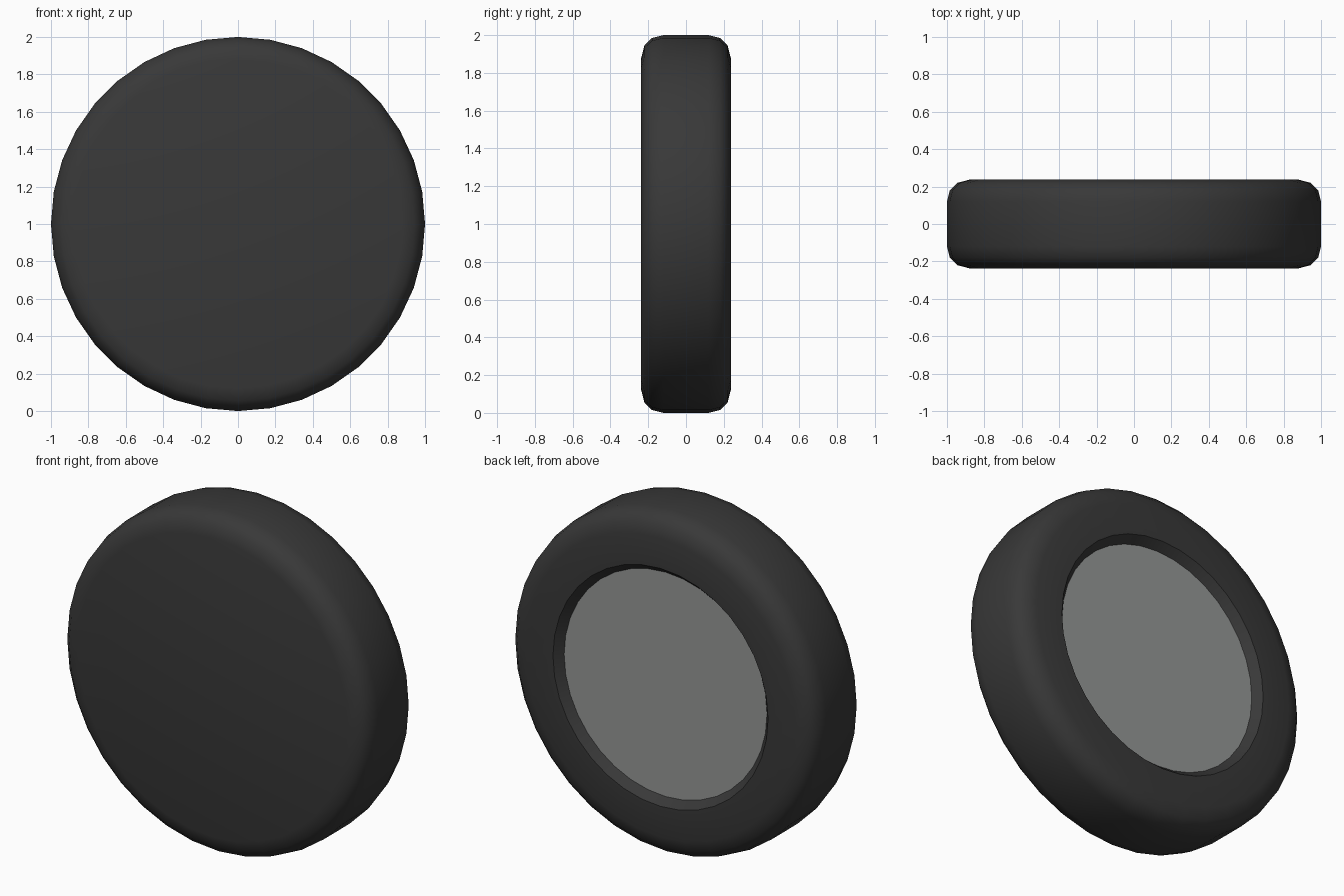
import bpy
import bmesh
from math import cos, sin, pi, radians

SEGMENTS = 36
HALF_W = 0.237
RIM_R = 0.7
FLOOR_R, FLOOR_Y = 0.66, 0.19

cube = bpy.data.objects.get("Cube")
if cube:
    bpy.data.objects.remove(cube, do_unlink=True)


def make_material(name, rgb):
    mat = bpy.data.materials.new(name)
    mat.use_nodes = True
    color = (*rgb, 1.0)
    mat.diffuse_color = color
    bsdf = next(n for n in mat.node_tree.nodes if n.type == "BSDF_PRINCIPLED")
    bsdf.inputs["Base Color"].default_value = color
    bsdf.inputs["Roughness"].default_value = 0.7
    return mat


def lathe(name, profile, mat, cap_start=False, cap_end=False):
    """Spin (radius, y) points about the y axis through z = 1."""
    bm = bmesh.new()
    angles = [2 * pi * i / SEGMENTS for i in range(SEGMENTS)]
    rings = [[bm.verts.new((r * cos(a), y, 1 + r * sin(a))) for a in angles]
             for r, y in profile]
    for a, b in zip(rings, rings[1:]):
        for i in range(SEGMENTS):
            j = (i + 1) % SEGMENTS
            bm.faces.new((a[i], b[i], b[j], a[j]))
    if cap_start:
        bm.faces.new(rings[0])
    if cap_end:
        bm.faces.new(rings[-1][::-1])
    mesh = bpy.data.meshes.new(name)
    bm.to_mesh(mesh)
    bm.free()
    mesh.materials.append(mat)
    obj = bpy.data.objects.new(name, mesh)
    bpy.context.collection.objects.link(obj)
    bpy.ops.object.select_all(action="DESELECT")
    obj.select_set(True)
    bpy.context.view_layer.objects.active = obj
    bpy.ops.object.shade_smooth_by_angle(angle=radians(35))
    return obj


rubber = make_material("dark rubber", (0.04, 0.04, 0.04))
metal = make_material("grey metal", (0.3, 0.31, 0.305))

# Rounded shoulder, mirrored from front to back
shoulder = [(0.88, HALF_W), (0.945, 0.22), (0.985, 0.18), (1.0, 0.12)]
outside = [(r, -y) for r, y in shoulder] + shoulder[::-1]

# Solid outer shell: closed front, shallow tapered recess in the back
lathe("outer_shell", outside + [(RIM_R, HALF_W), (FLOOR_R, FLOOR_Y)], rubber, cap_start=True)

# Disc at the bottom of the back recess
lathe("recess_floor", [(FLOOR_R, FLOOR_Y)], metal, cap_end=True)
